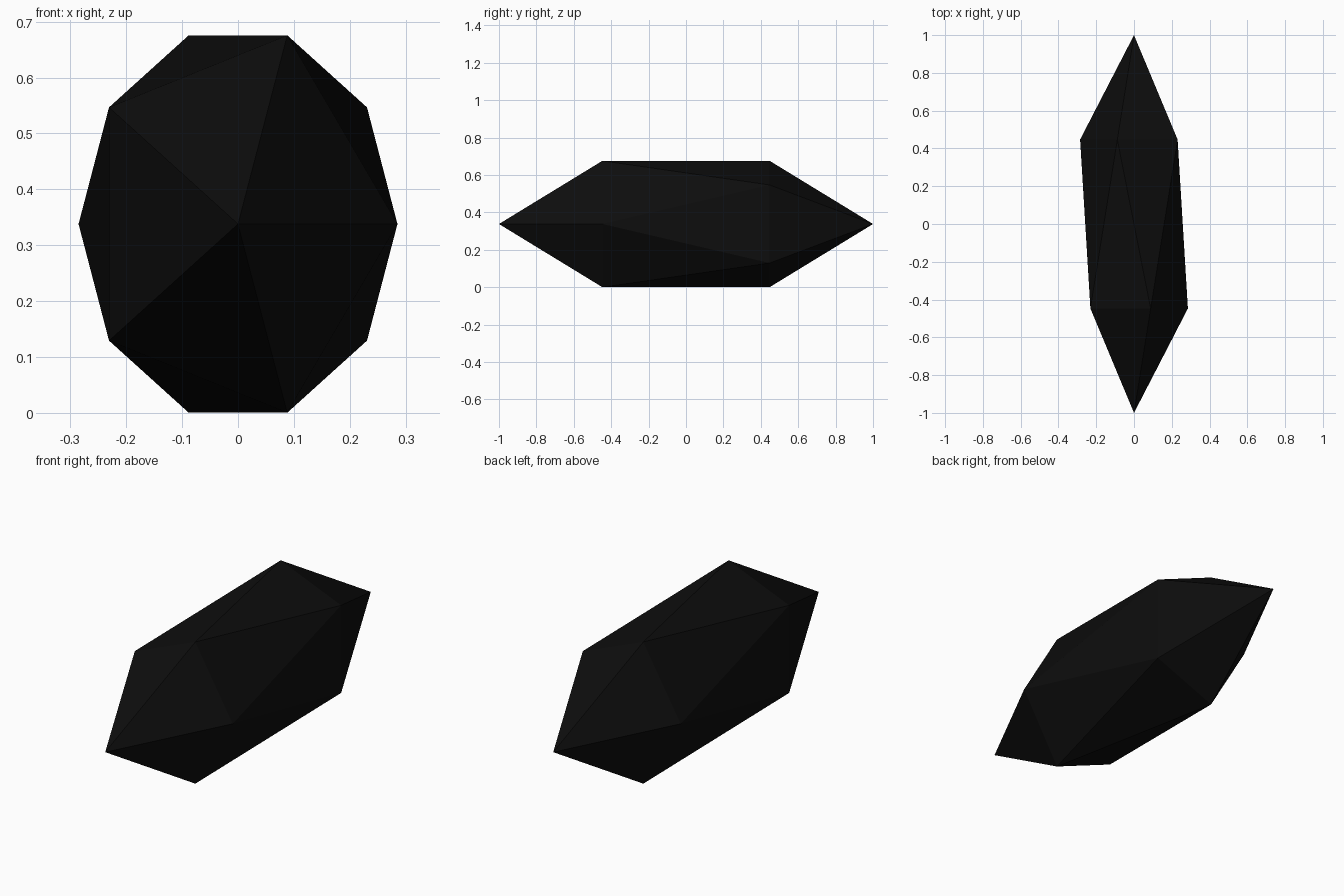
import bpy
import bmesh
from math import radians
from mathutils import Matrix

default_cube = bpy.data.objects.get("Cube")
if default_cube:
    bpy.data.objects.remove(default_cube, do_unlink=True)

HALF_WIDTH, HALF_LENGTH, HALF_HEIGHT = 0.319, 1.0, 0.397
CENTRE_Z = 0.338


def make_material(name, colour):
    mat = bpy.data.materials.new(name)
    mat.use_nodes = True
    mat.diffuse_color = colour
    mat.node_tree.nodes["Principled BSDF"].inputs["Base Color"].default_value = colour
    return mat


# Faceted stone: a twenty-sided solid with its poles on y, stretched front to back
mesh = bpy.data.meshes.new("faceted_stone")
bm = bmesh.new()
bmesh.ops.create_icosphere(bm, subdivisions=1, radius=1.0)
shape = (
    Matrix.Translation((0, 0, CENTRE_Z))
    @ Matrix.Diagonal((HALF_WIDTH, HALF_LENGTH, HALF_HEIGHT, 1))
    @ Matrix.Rotation(radians(90), 4, "X")
)
bm.transform(shape)
for face in bm.faces:
    face.smooth = False
bm.to_mesh(mesh)
bm.free()

mesh.materials.append(make_material("near_black", (0.004, 0.004, 0.004, 1)))
stone = bpy.data.objects.new("faceted_stone", mesh)
bpy.context.collection.objects.link(stone)
